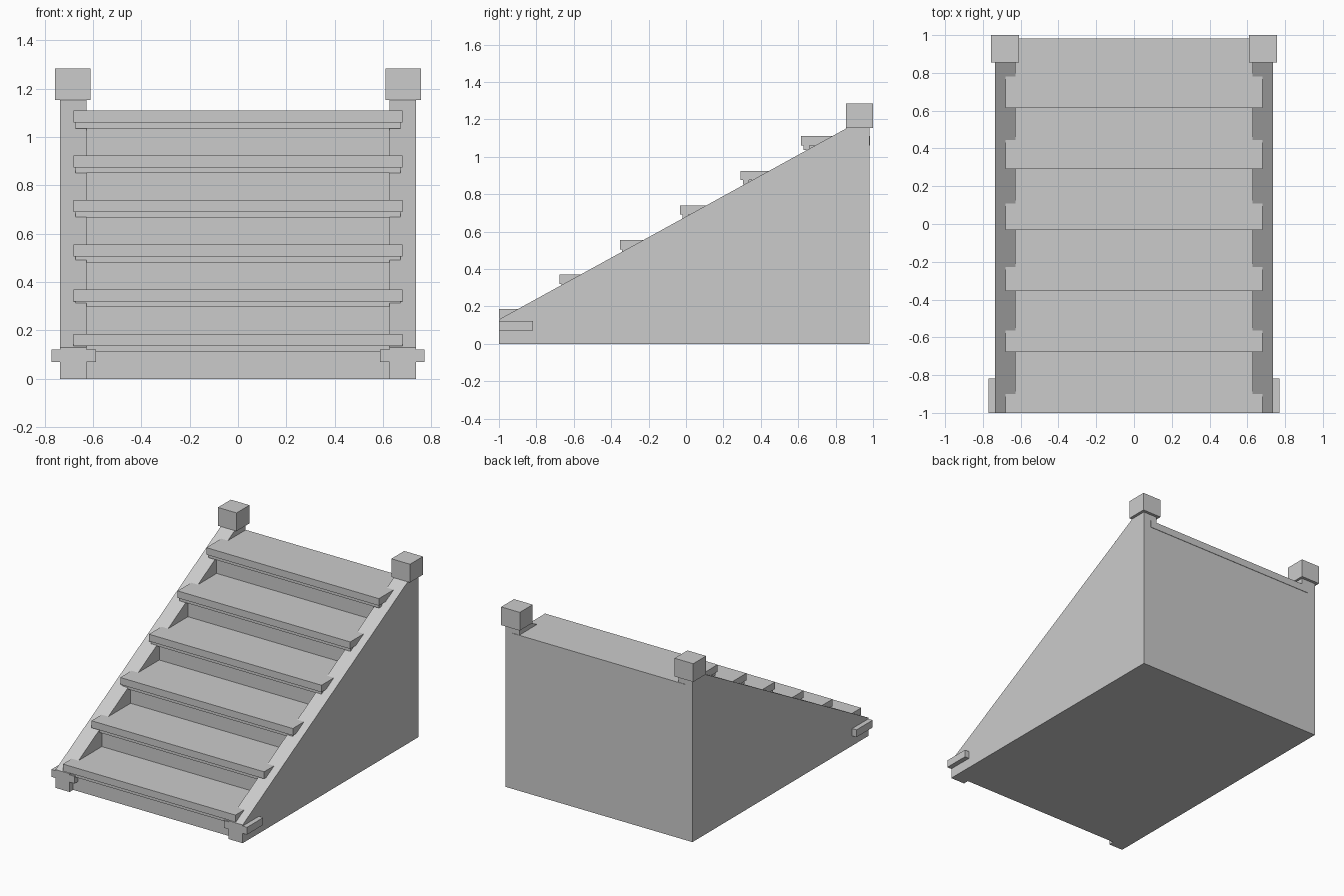
import bpy

if "Cube" in bpy.data.objects:
    bpy.data.objects.remove(bpy.data.objects["Cube"])

STEPS, RISE, RUN = 6, 0.185, 0.323
BACK = 0.98


def add_mesh(name, verts, faces):
    mesh = bpy.data.meshes.new(name)
    mesh.from_pydata(verts, [], faces)
    obj = bpy.data.objects.new(name, mesh)
    bpy.context.collection.objects.link(obj)
    return obj


def prism(name, profile, x0, x1):
    """Extrude a counter-clockwise (y, z) profile along x."""
    n = len(profile)
    verts = [(x, y, z) for x in (x0, x1) for y, z in profile]
    faces = [tuple(reversed(range(n))), tuple(range(n, 2 * n))]
    faces += [(i, (i + 1) % n, n + (i + 1) % n, n + i) for i in range(n)]
    return add_mesh(name, verts, faces)


def box(name, x0, x1, y0, y1, z0, z1):
    return prism(name, [(y0, z0), (y1, z0), (y1, z1), (y0, z1)], x0, x1)


# Risers, back wall and underside as one stepped core
outline = [(BACK, 0)]
outline += [(BACK, STEPS * RISE - 0.02)]
for i in reversed(range(STEPS)):
    y = -1 + i * RUN + 0.04
    outline += [(y, (i + 1) * RISE - 0.02), (y, max(i * RISE - 0.02, 0))]
prism("riser_core", outline, -0.63, 0.63)

# Treads with a thin moulding below each nosing
for i in range(STEPS):
    front, top = -1 + i * RUN, (i + 1) * RISE
    back = min(front + RUN + 0.045, 0.984)
    box(f"tread_{i + 1}", -0.68, 0.68, front, back, top - 0.05, top)
    box(f"nosing_moulding_{i + 1}", -0.672, 0.672, front + 0.012, front + 0.045,
        top - 0.074, top - 0.05)

# Side stringers, top post caps and foot blocks
for side, s in (("left", -1), ("right", 1)):
    def span(a, b):
        return sorted((s * a, s * b))
    prism(f"{side}_stringer",
          [(-1, 0), (BACK, 0), (BACK, 1.156), (0.865, 1.156), (-1, 0.13)],
          *span(0.627, 0.737))
    box(f"{side}_post_cap", *span(0.61, 0.757), 0.855, 1.0, 1.154, 1.284)
    box(f"{side}_foot_block", *span(0.588, 0.771), -1.0, -0.818, 0.07, 0.122)
